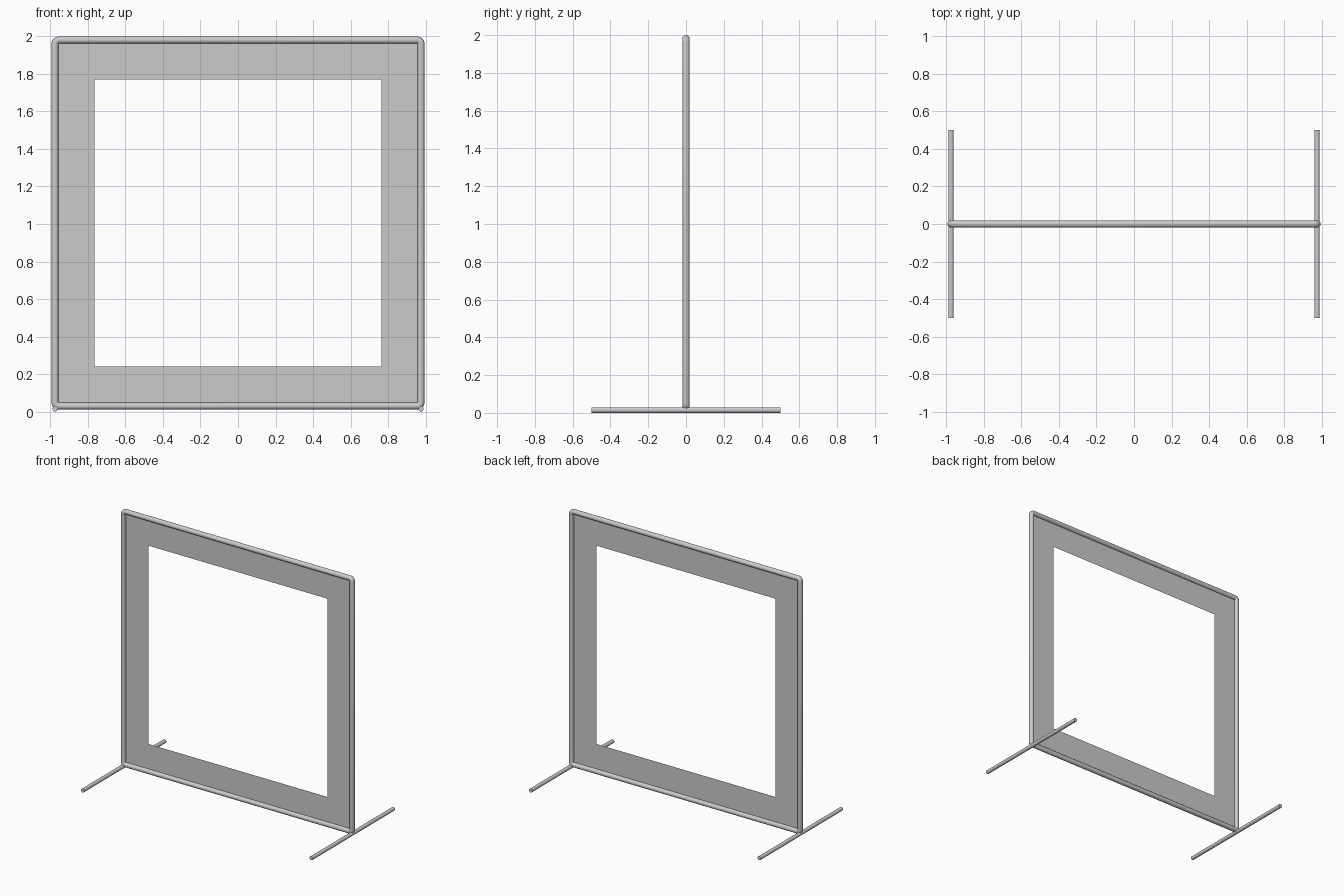
import bpy, bmesh, math

if "Cube" in bpy.data.objects:
    bpy.data.objects.remove(bpy.data.objects["Cube"])

HALF = 0.976      # half size of the frame along the tube centre line
MID_Z = 1.005     # height of the frame centre
TUBE_R = 0.019
FOOT_R = 0.0145
OPENING = 0.765   # half size of the panel opening


def tube(name, points, radius, cyclic):
    cu = bpy.data.curves.new(name, 'CURVE')
    cu.dimensions = '3D'
    cu.bevel_depth = radius
    cu.bevel_resolution = 6
    cu.use_fill_caps = True
    sp = cu.splines.new('POLY')
    sp.points.add(len(points) - 1)
    for p, co in zip(sp.points, points):
        p.co = (*co, 1)
    sp.use_cyclic_u = cyclic
    ob = bpy.data.objects.new(name, cu)
    bpy.context.collection.objects.link(ob)
    bpy.ops.object.select_all(action='DESELECT')
    ob.select_set(True)
    bpy.context.view_layer.objects.active = ob
    bpy.ops.object.convert(target='MESH')
    bpy.ops.object.shade_smooth_by_angle(angle=math.radians(40))
    bpy.context.object.name = name
    return bpy.context.object


# Square tube frame with tightly rounded corners
bend = 0.02
path = []
for k, (sx, sz) in enumerate([(1, 1), (-1, 1), (-1, -1), (1, -1)]):
    for i in range(5):
        a = math.radians(90 * k + 22.5 * i)
        path.append((sx * (HALF - bend) + bend * math.cos(a), 0,
                     MID_Z + sz * (HALF - bend) + bend * math.sin(a)))
tube("frame", path, TUBE_R, True)

# Floor bars, one under each upright
for side, x in (("left", -HALF), ("right", HALF)):
    tube(side + "_foot", [(x, -0.5, FOOT_R), (x, 0.5, FOOT_R)], FOOT_R, False)

# Thin sheet border stretched inside the frame
bm = bmesh.new()
corners = [(-1, -1), (1, -1), (1, 1), (-1, 1)]
outer, inner = [[bm.verts.new((sx * h, 0, MID_Z + sz * h)) for sx, sz in corners]
                for h in (HALF, OPENING)]
for i in range(4):
    j = (i + 1) % 4
    bm.faces.new((outer[i], outer[j], inner[j], inner[i]))
me = bpy.data.meshes.new("border_panel")
bm.to_mesh(me)
bm.free()
bpy.context.collection.objects.link(bpy.data.objects.new("border_panel", me))
